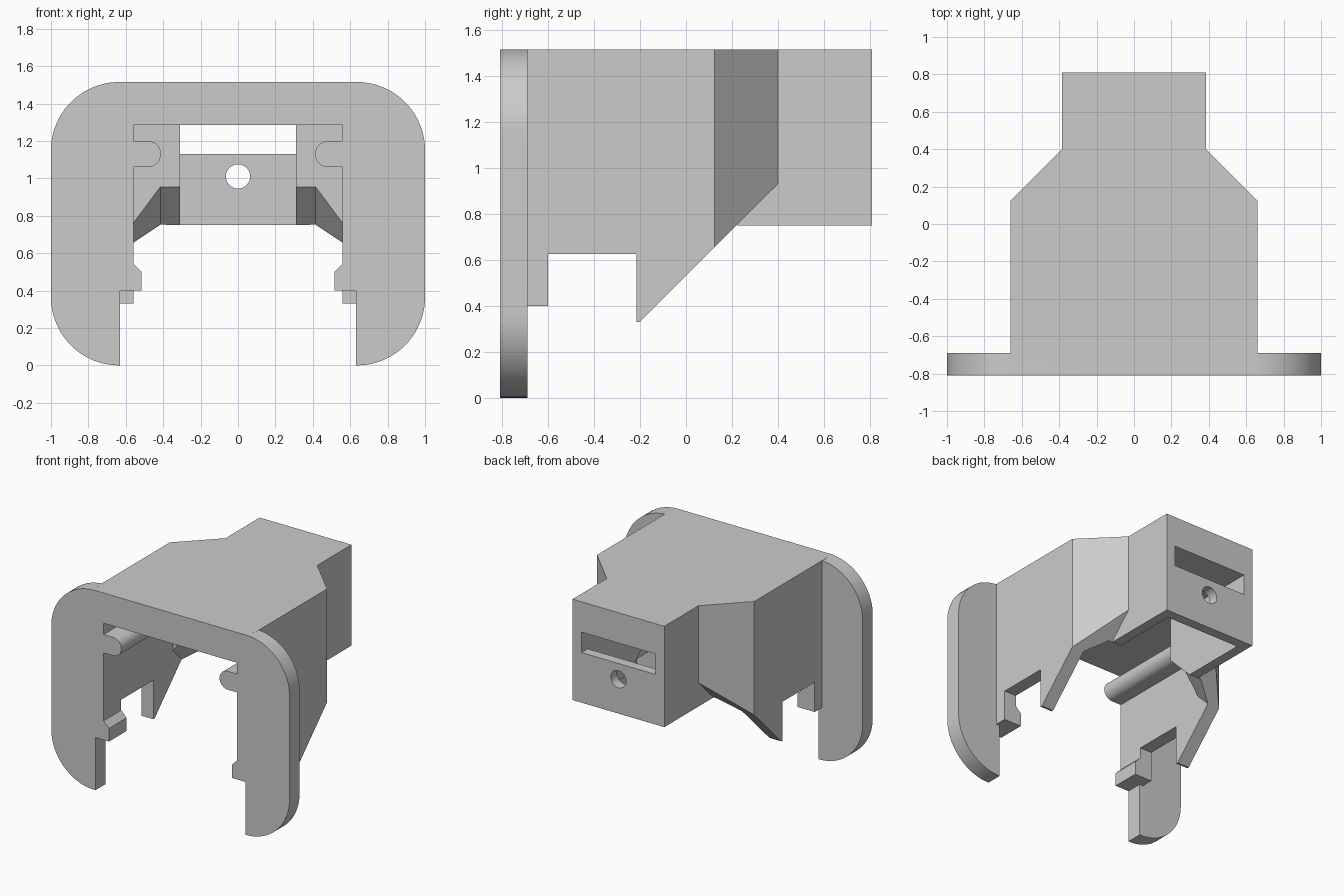
import bpy, bmesh, math
from mathutils import Vector

cube = bpy.data.objects.get("Cube")
if cube:
    bpy.data.objects.remove(cube, do_unlink=True)

grey = bpy.data.materials.new("plain_grey")
grey.use_nodes = True
colour = (0.6, 0.6, 0.6, 1)
grey.diffuse_color = colour
grey.node_tree.nodes["Principled BSDF"].inputs["Base Color"].default_value = colour


def prism(name, points, place, start, end):
    """Extrude a 2D outline from start to end; place maps (p, q, depth) to xyz."""
    bm = bmesh.new()
    rings = [[bm.verts.new(place(p, q, d)) for p, q in points] for d in (start, end)]
    bm.faces.new(rings[0])
    bm.faces.new(rings[1])
    n = len(points)
    for i in range(n):
        j = (i + 1) % n
        bm.faces.new((rings[0][i], rings[0][j], rings[1][j], rings[1][i]))
    bmesh.ops.recalc_face_normals(bm, faces=bm.faces)
    mesh = bpy.data.meshes.new(name)
    bm.to_mesh(mesh)
    bm.free()
    mesh.materials.append(grey)
    obj = bpy.data.objects.new(name, mesh)
    bpy.context.collection.objects.link(obj)
    return obj


def along_x(p, q, d):
    return Vector((d, p, q))


def along_y(p, q, d):
    return Vector((p, d, q))


def along_z(p, q, d):
    return Vector((p, q, d))


def along_slope(p, q, d):
    # q measures y + z, depth measures y - z
    return Vector((p, (q + d) / 2, (q - d) / 2))


def box(name, half_width, y0, y1, z0, z1):
    w = half_width
    return prism(name, [(-w, z0), (w, z0), (w, z1), (-w, z1)], along_y, y0, y1)


def arc(cx, cz, r, a0, a1, steps):
    angles = [math.radians(a0 + (a1 - a0) * i / steps) for i in range(steps + 1)]
    return [(cx + r * math.cos(a), cz + r * math.sin(a)) for a in angles]


def mirrored(points):
    return points + [(-x, y) for x, y in reversed(points)]


def combine(target, tool, operation):
    mod = target.modifiers.new(tool.name, "BOOLEAN")
    mod.operation = operation
    mod.solver = "EXACT"
    mod.object = tool
    bpy.context.view_layer.objects.active = target
    bpy.ops.object.modifier_apply(modifier=mod.name)
    bpy.data.objects.remove(tool, do_unlink=True)


TOP, CEILING = 1.515, 1.285
FRONT, PLATE_BACK, BACK = -0.81, -0.69, 0.81

# Hood: tapered plan, trimmed by the side profile with its notch and sloped underside
plan = mirrored([(0.66, -0.75), (0.66, 0.125), (0.385, 0.4)])
hood = prism("bracket_housing", plan, along_z, 0.2, TOP)
side = [(-0.8, 0.4), (-0.6, 0.4), (-0.6, 0.625), (-0.215, 0.625), (-0.215, 0.33),
        (-0.2, 0.33), (0.5, 1.03), (0.5, 1.6), (-0.8, 1.6)]
combine(hood, prism("side_profile", side, along_x, -1, 1), "INTERSECT")

# Rear box and rounded front plate
combine(hood, box("rear_box", 0.385, 0.1, BACK, 0.75, TOP), "UNION")
r = 0.365
outline = mirrored(arc(1 - r, r, r, -90, 0, 20) + arc(1 - r, TOP - r, r, 0, 90, 20))
combine(hood, prism("front_plate", outline, along_y, FRONT, PLATE_BACK), "UNION")

# Openings: main cavity, wider foot gap, sloped clearance, box cavity, slot, screw hole
slope = mirrored([(0.56, 0.3), (0.56, 0.78), (0.415, 0.975)])
cutters = [
    box("main_cavity", 0.56, -1, 0.02, -0.1, CEILING),
    box("foot_gap", 0.63, -1, -0.65, -0.1, 0.4),
    prism("sloped_clearance", slope, along_slope, -1.2, 0),
    box("box_cavity", 0.31, -0.1, 0.735, 0.5, CEILING),
    box("rear_slot", 0.31, 0.6, 1, 1.13, CEILING),
    prism("screw_hole", arc(0, 1.01, 0.065, 0, 345, 23), along_y, 0.6, 1),
]
for cutter in cutters:
    combine(hood, cutter, "DIFFERENCE")

# Inner guide rails and snap clips on both sides
rail = [(0.6, 1.2)] + arc(0.482, 1.13, 0.07, 90, 270, 16) + [(0.6, 1.06)]
clip = [(0.6, 0.4), (0.515, 0.4), (0.515, 0.5), (0.56, 0.545), (0.6, 0.545)]
for s in (1, -1):
    for name, shape, end in (("guide_rail", rail, 0.05), ("snap_clip", clip, -0.6)):
        part = prism(name, [(s * x, z) for x, z in shape], along_y, FRONT, end)
        combine(hood, part, "UNION")

# Smooth the rounded surfaces, keep the edges sharp
bpy.ops.object.select_all(action="DESELECT")
hood.select_set(True)
bpy.context.view_layer.objects.active = hood
bpy.ops.object.shade_smooth_by_angle(angle=math.radians(30))
